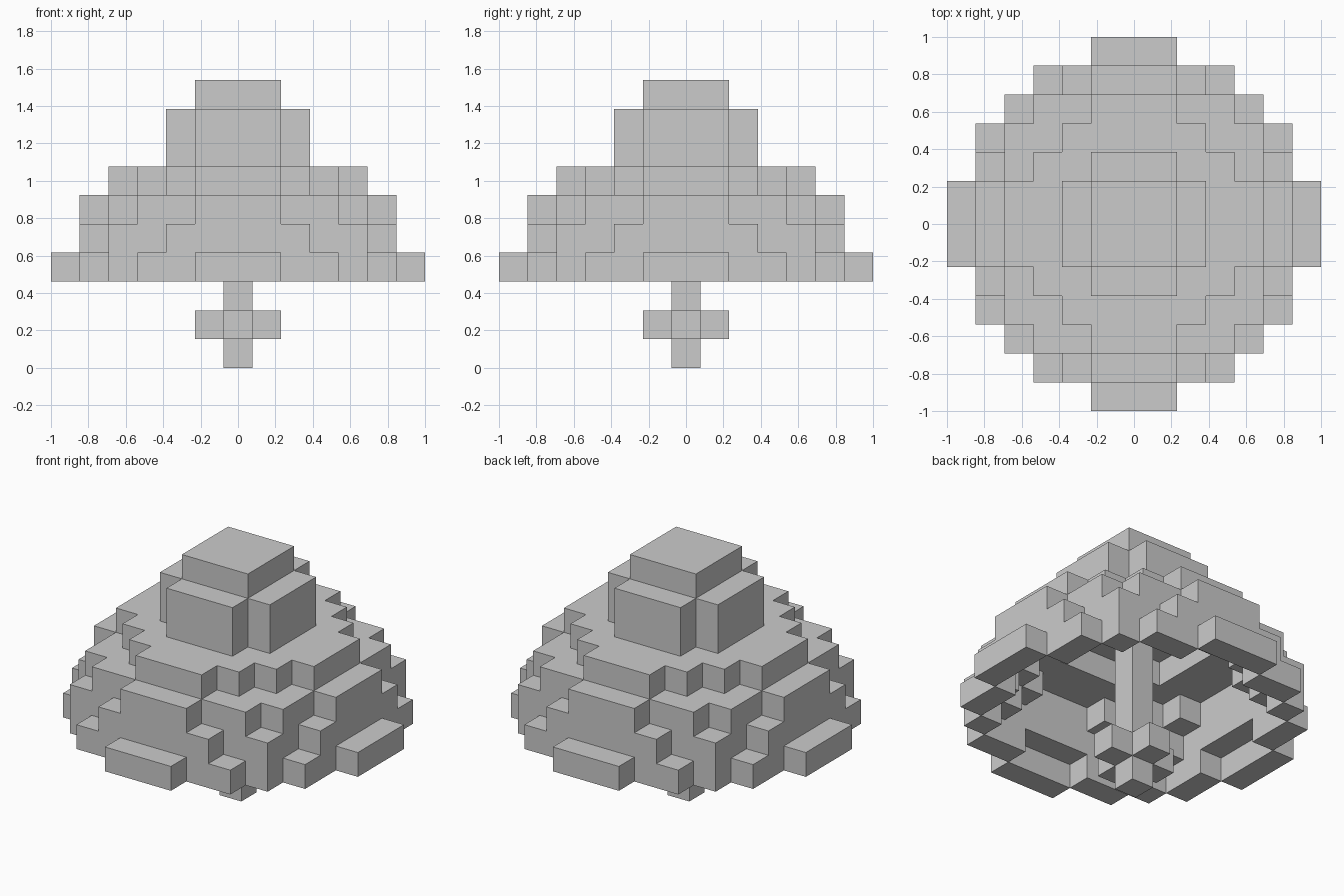
import bpy, bmesh
from mathutils import Vector
from math import radians

if "Cube" in bpy.data.objects:
    bpy.data.objects.remove(bpy.data.objects["Cube"])

V = 2 / 13  # block size

# Half width (in blocks) of each row, counted outward from the centre row
LAYERS = {
    3: [6, 6, 5, 5, 4, 3, 1],
    4: [5, 5, 5, 4, 4, 2],
    5: [5, 5, 4, 4, 3, 1],
    6: [4, 4, 3, 2, 1],
    7: [2, 2, 1],
    8: [2, 2, 1],
    9: [1, 1],
}
SIDES = [(1, 0, 0), (-1, 0, 0), (0, 1, 0), (0, -1, 0), (0, 0, 1), (0, 0, -1)]


def step(c, d):
    return (c[0] + d[0], c[1] + d[1], c[2] + d[2])


def build_blocks(name, cells, filled):
    """Make a mesh from the exposed block faces only."""
    bm = bmesh.new()
    for c in sorted(cells):
        centre = Vector((c[0], c[1], c[2] + 0.5)) * V
        for d in SIDES:
            if step(c, d) in filled:
                continue
            n = Vector(d)
            u = Vector((d[1], d[2], d[0]))
            w = n.cross(u)
            corners = [(-1, -1), (1, -1), (1, 1), (-1, 1)]
            bm.faces.new([bm.verts.new(centre + (n + a * u + b * w) * V / 2)
                          for a, b in corners])
    bmesh.ops.remove_doubles(bm, verts=bm.verts[:], dist=1e-4)
    # Merge flat areas into single faces
    bmesh.ops.dissolve_limit(bm, angle_limit=radians(1),
                             verts=bm.verts[:], edges=bm.edges[:])
    mesh = bpy.data.meshes.new(name)
    bm.to_mesh(mesh)
    bm.free()
    obj = bpy.data.objects.new(name, mesh)
    bpy.context.collection.objects.link(obj)
    return obj


# Bell body: stacked round layers, hollowed to a one-block shell open below
solid = {(x, y, z) for z, rows in LAYERS.items()
         for y in range(-6, 7) if abs(y) < len(rows)
         for x in range(-rows[abs(y)], rows[abs(y)] + 1)}
shell = {c for c in solid if any(step(c, d) not in solid for d in SIDES[:5])}

# Clapper: rod hanging from the cap with a cross-shaped knob
clapper = {(0, 0, z) for z in range(9)}
clapper |= {step((0, 0, 1), d) for d in SIDES[:4]}

build_blocks("bell_body", shell, shell | clapper)
build_blocks("clapper", clapper, shell | clapper)
